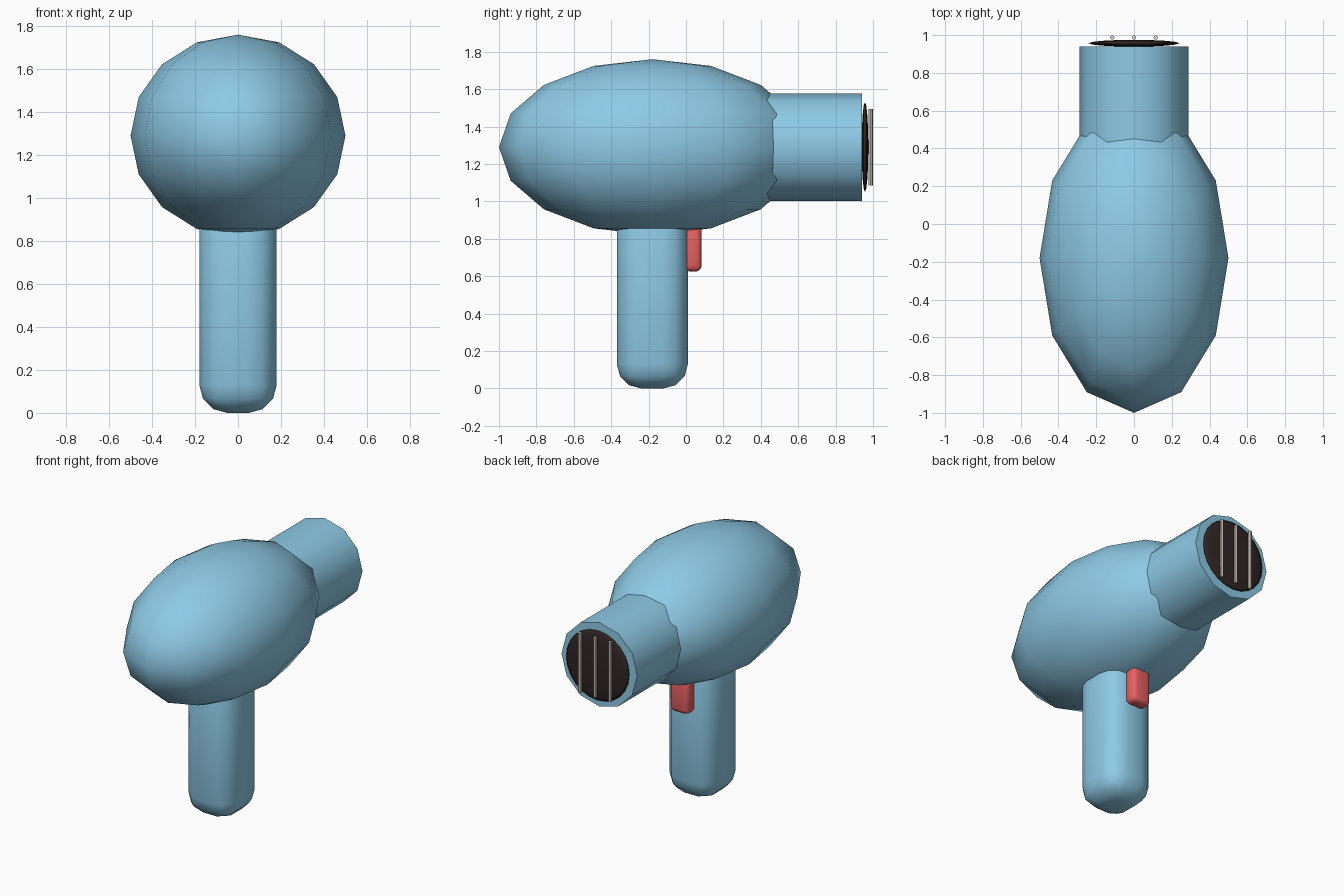
import bpy
from math import radians

if "Cube" in bpy.data.objects:
    bpy.data.objects.remove(bpy.data.objects["Cube"])


def material(name, rgb):
    m = bpy.data.materials.new(name)
    m.diffuse_color = (*rgb, 1)
    m.use_nodes = True
    m.node_tree.nodes["Principled BSDF"].inputs["Base Color"].default_value = m.diffuse_color
    return m


BLUE = material("blue_shell", (0.27, 0.59, 0.79))
RED = material("red_switch", (0.80, 0.12, 0.12))
DARK = material("dark_outlet", (0.03, 0.018, 0.018))
CREAM = material("cream_bars", (0.80, 0.74, 0.64))


def finish(name, mat, angle=None):
    ob = bpy.context.object
    ob.name = name
    ob.data.materials.append(mat)
    bpy.ops.object.transform_apply(location=False, rotation=True, scale=True)
    if angle is None:
        bpy.ops.object.shade_smooth()
    else:
        bpy.ops.object.shade_smooth_by_angle(angle=radians(angle))
    return ob


def ellipsoid(name, loc, radii, segments, rings, mat, rot=(0, 0, 0)):
    bpy.ops.mesh.primitive_uv_sphere_add(segments=segments, ring_count=rings,
                                         radius=1, location=loc, rotation=rot)
    bpy.context.object.scale = radii
    return finish(name, mat)


def cylinder(name, loc, radius, depth, sides, mat, rot=(0, 0, 0)):
    bpy.ops.mesh.primitive_cylinder_add(vertices=sides, radius=radius, depth=depth,
                                        location=loc, rotation=rot)
    return finish(name, mat, 40)


def rounded_box(name, lo, hi, bevel, segments, mat):
    bpy.ops.mesh.primitive_cube_add(
        size=1, location=[(a + b) / 2 for a, b in zip(lo, hi)])
    bpy.context.object.scale = [b - a for a, b in zip(lo, hi)]
    ob = finish(name, mat)
    mod = ob.modifiers.new("Rounding", 'BEVEL')
    mod.width = bevel
    mod.segments = segments
    mod.limit_method = 'NONE'
    return ob


AXIS_Z = 1.29
ALONG_Y = (radians(90), 0, 0)

# Egg-shaped motor housing
ellipsoid("housing", (0, -0.18, AXIS_Z), (0.5, 0.82, 0.47), 12, 8, BLUE)

# Nozzle pointing to the back
cylinder("nozzle", (0, 0.67, AXIS_Z), 0.288, 0.54, 12, BLUE, ALONG_Y)

# Dark lens-shaped outlet and its three grille bars
ellipsoid("outlet", (0, 0.957, AXIS_Z), (0.24, 0.24, 0.018), 24, 8, DARK, ALONG_Y)
for i in (-1, 0, 1):
    cylinder(f"grille_bar_{i + 2}", (i * 0.115, 0.987, AXIS_Z), 0.0115, 0.41, 8, CREAM)

# Grip and trigger
rounded_box("handle", (-0.18, -0.37, 0), (0.18, 0.01, 1.0), 0.13, 3, BLUE)
rounded_box("trigger", (-0.07, -0.01, 0.625), (0.07, 0.083, 0.88), 0.03, 3, RED)
